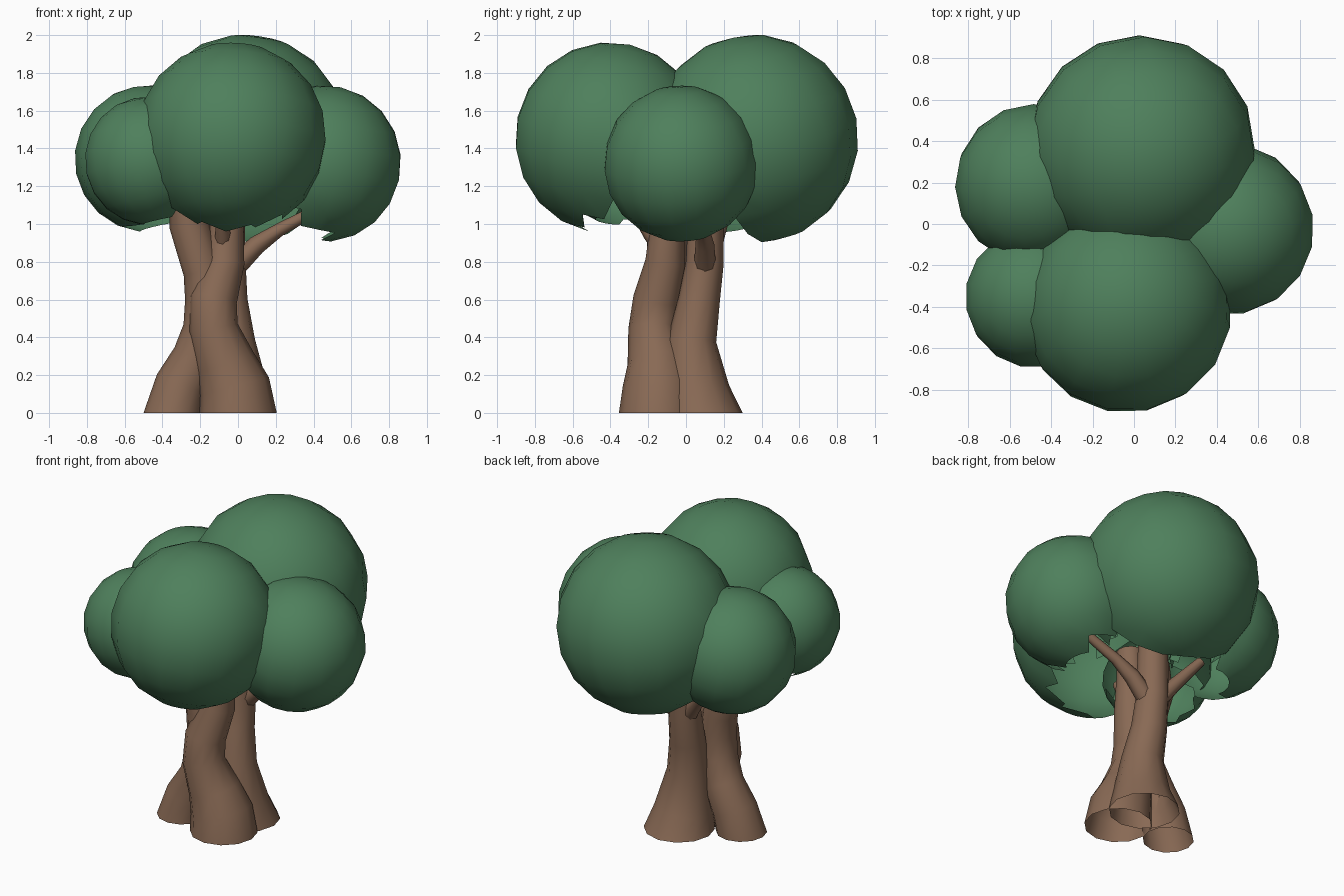
import bpy
import bmesh
from math import cos, sin, tau
from mathutils import Vector, Matrix, Euler

cube = bpy.data.objects.get("Cube")
if cube:
    bpy.data.objects.remove(cube, do_unlink=True)


def make_material(name, rgb):
    mat = bpy.data.materials.new(name)
    mat.use_nodes = True
    color = (*rgb, 1.0)
    mat.diffuse_color = color
    bsdf = mat.node_tree.nodes["Principled BSDF"]
    bsdf.inputs["Base Color"].default_value = color
    bsdf.inputs["Roughness"].default_value = 0.9
    return mat


LEAF = make_material("leaf green", (0.077, 0.215, 0.107))
BARK = make_material("bark brown", (0.25, 0.143, 0.09))


def add_object(name, bm, mat):
    mesh = bpy.data.meshes.new(name)
    for face in bm.faces:
        face.smooth = True
    bm.to_mesh(mesh)
    bm.free()
    mesh.materials.append(mat)
    obj = bpy.data.objects.new(name, mesh)
    bpy.context.collection.objects.link(obj)
    return obj


def tube(name, points, sides=12, flat_base=True):
    """Open tube through (x, y, z, radius) points."""
    bm = bmesh.new()
    centres = [Vector(p[:3]) for p in points]
    rings = []
    for i, (centre, point) in enumerate(zip(centres, points)):
        ahead = centres[min(i + 1, len(centres) - 1)]
        behind = centres[max(i - 1, 0)]
        axis = (ahead - behind).normalized()
        if i == 0 and flat_base:
            axis = Vector((0, 0, 1))
        turn = Vector((0, 0, 1)).rotation_difference(axis)
        ring = []
        for k in range(sides):
            a = tau * k / sides
            offset = Vector((cos(a), sin(a), 0)) * point[3]
            ring.append(bm.verts.new(centre + turn @ offset))
        rings.append(ring)
    for low, high in zip(rings, rings[1:]):
        for k in range(sides):
            n = (k + 1) % sides
            bm.faces.new((low[k], low[n], high[n], high[k]))
    return add_object(name, bm, BARK)


# Three flared stems that grow into each other
tube("front_stem", [
    (0, -.15, 0, .205), (-.02, -.145, .14, .19), (-.07, -.15, .27, .16),
    (-.13, -.175, .45, .13), (-.13, -.155, .6, .125),
    (-.07, -.11, .8, .105), (-.06, -.1, 1, .09), (-.05, -.1, 1.2, .08)])
tube("left_stem", [
    (-.345, -.09, 0, .155), (-.3, -.08, .15, .14), (-.22, -.08, .3, .125),
    (-.175, -.1, .45, .115), (-.17, -.1, .6, .11),
    (-.18, -.1, .75, .11), (-.26, -.1, 1, .105), (-.28, -.12, 1.2, .08)])
tube("back_stem", [
    (-.01, .085, 0, .215), (-.02, .05, .12, .18), (-.04, .03, .38, .13),
    (-.06, .07, .6, .11), (-.06, .1, .8, .1), (-.06, .11, 1.25, .09)])

# Thin branches that reach into the foliage
tube("left_side_branch", [
    (-.03, .1, .76, .06), (.1, .1, .89, .05),
    (.22, .09, .97, .035), (.5, .05, 1.12, .025)], 8, False)
tube("back_branch", [
    (-.06, .1, .74, .06), (-.18, .15, .9, .045),
    (-.34, .22, 1.1, .03)], 8, False)
tube("front_branch", [
    (-.08, -.12, .86, .05), (-.08, -.19, .95, .04),
    (-.09, -.26, 1.06, .03)], 8, False)

# Foliage balls: centre, radius, tilt, and how far the hidden underside opens
BALLS = {
    "back_foliage": ((.035, .36, 1.45), .553, (.2, .15, 0), .62),
    "front_foliage": ((-.035, -.405, 1.455), .507, (-.2, .1, .2), .45),
    "left_foliage": ((.455, -.025, 1.32), .414, (.1, .2, .2), .65),
    "right_back_foliage": ((-.475, .19, 1.345), .39, (.1, -.2, 0), .6),
    "right_front_foliage": ((-.475, -.355, 1.335), .34, (-.1, -.2, .2), .55),
}
AXIS = Vector((-.08, 0, 0))

for name, (centre, radius, tilt, limit) in BALLS.items():
    centre = Vector(centre)
    bm = bmesh.new()
    matrix = Matrix.Translation(centre) @ Euler(tilt).to_matrix().to_4x4()
    bmesh.ops.create_uvsphere(bm, u_segments=16, v_segments=10,
                              radius=radius, matrix=matrix)
    inward = AXIS - centre
    inward.z = 0
    hollow = (inward.normalized() - Vector((0, 0, 1))).normalized()
    others = [(Vector(c), r) for n, (c, r, _, _) in BALLS.items() if n != name]

    def hidden(face):
        out = (face.calc_center_median() - centre).normalized()
        if out.dot(hollow) > limit and out.z < -.3:
            return True
        return any(all((v.co - c).length < r * .85 for v in face.verts)
                   for c, r in others)

    gone = [f for f in bm.faces if hidden(f)]
    bmesh.ops.delete(bm, geom=gone, context="FACES")
    add_object(name, bm, LEAF)
